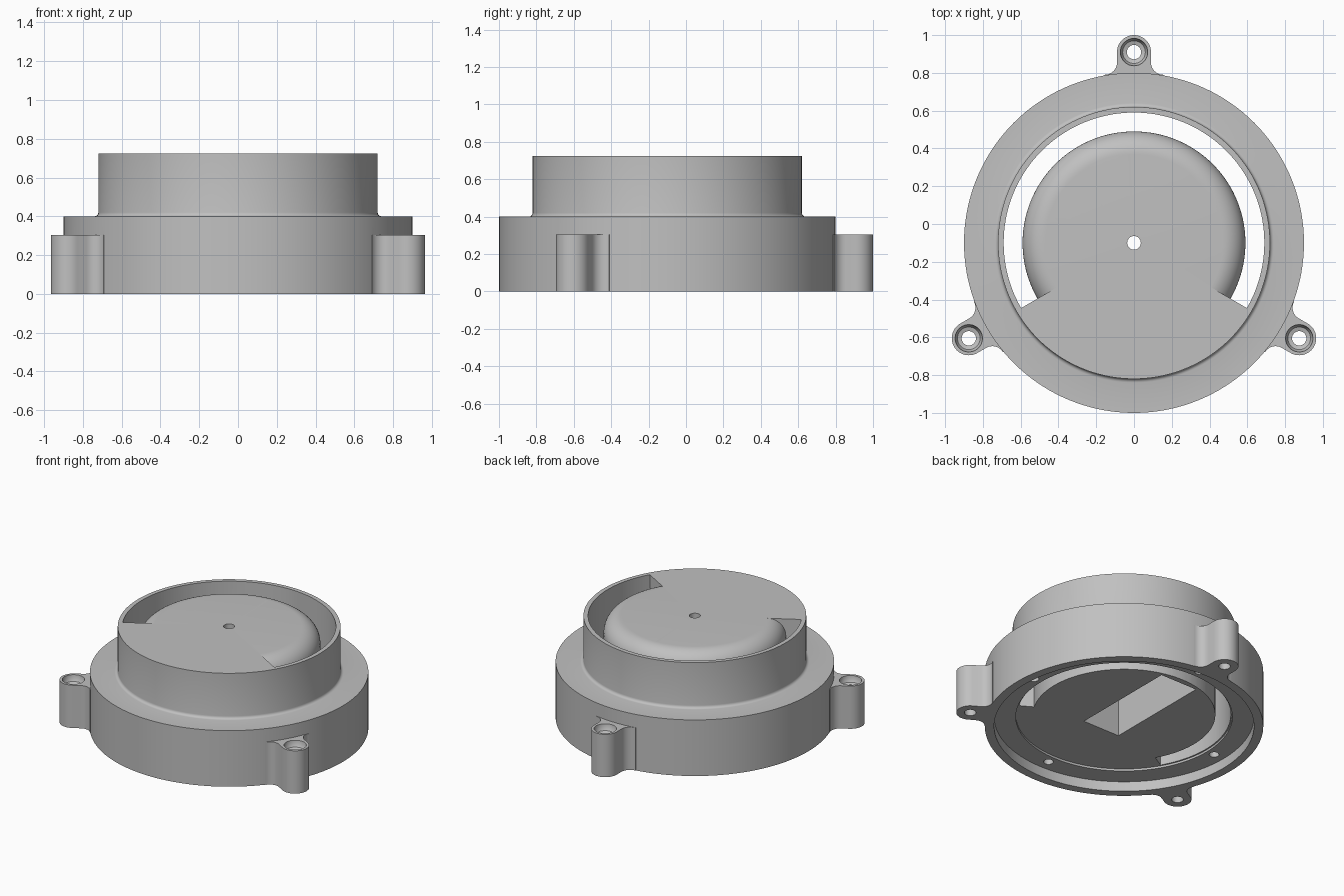
import bpy, bmesh
from math import sin, cos, pi, radians
from mathutils import Matrix, Vector

if "Cube" in bpy.data.objects:
    bpy.data.objects.remove(bpy.data.objects["Cube"])

CENTRE = Matrix.Translation((0, -0.1, 0))

grey = bpy.data.materials.new("plain grey")
grey.use_nodes = True
colour = (0.53, 0.53, 0.53, 1)
grey.diffuse_color = colour
grey.node_tree.nodes["Principled BSDF"].inputs["Base Color"].default_value = colour


def finish(bm, name, matrix=Matrix()):
    bmesh.ops.remove_doubles(bm, verts=bm.verts, dist=1e-5)
    bmesh.ops.transform(bm, matrix=CENTRE @ matrix, verts=bm.verts)
    bmesh.ops.recalc_face_normals(bm, faces=bm.faces)
    mesh = bpy.data.meshes.new(name)
    bm.to_mesh(mesh)
    bm.free()
    mesh.materials.append(grey)
    ob = bpy.data.objects.new(name, mesh)
    bpy.context.collection.objects.link(ob)
    return ob


def arc(cx, cy, r, start, end, n):
    angles = [radians(start + (end - start) * i / n) for i in range(n + 1)]
    return [(cx + r * cos(a), cy + r * sin(a)) for a in angles]


def revolve(name, profile, start=0, sweep=360, steps=144, matrix=Matrix()):
    """Turn a (radius, height) profile about z; a partial sweep gets end caps."""
    bm = bmesh.new()
    full = sweep == 360
    rings = []
    for s in range(steps if full else steps + 1):
        a = radians(start + sweep * s / steps)
        rings.append([bm.verts.new((r * cos(a), r * sin(a), z)) for r, z in profile])
    count = len(profile)
    for s in range(steps):
        p, q = rings[s], rings[(s + 1) % len(rings)]
        for i in range(count - 1 if full else count):
            j = (i + 1) % count
            bm.faces.new((p[i], p[j], q[j], q[i]))
    if not full:
        bm.faces.new(rings[0])
        bm.faces.new(rings[-1])
    return finish(bm, name, matrix)


def extrude(name, outline, z0, z1, matrix=Matrix()):
    bm = bmesh.new()
    face = bm.faces.new([bm.verts.new((x, y, z0)) for x, y in outline])
    new = bmesh.ops.extrude_face_region(bm, geom=[face], use_keep_orig=True)["geom"]
    bmesh.ops.translate(bm, vec=Vector((0, 0, z1 - z0)),
                        verts=[v for v in new if isinstance(v, bmesh.types.BMVert)])
    return finish(bm, name, matrix)


def combine(target, other, operation):
    mod = target.modifiers.new(operation, 'BOOLEAN')
    mod.operation = operation
    mod.solver = 'EXACT'
    mod.object = other
    bpy.context.view_layer.objects.active = target
    bpy.ops.object.modifier_apply(modifier=mod.name)
    bpy.data.objects.remove(other)


# Stepped round body with a shallow recess underneath and a fillet at the collar
body = revolve("housing", [(0, 0.085), (0.70, 0.085), (0.70, 0.07), (0.84, 0.07),
                           (0.84, 0), (0.9, 0), (0.9, 0.4)]
               + arc(0.74, 0.42, 0.02, 270, 180, 4) + [(0.72, 0.725), (0, 0.725)])

# Mounting lugs with flared necks, dished tops and screw holes
half = arc(0.155, 0.955, 0.065, 270, 180, 8)
outline = ([(0.155, 0.86)] + half + arc(0, 1.01, 0.09, 0, 180, 24)
           + [(-x, y) for x, y in reversed(half)] + [(-0.155, 0.86)])
for turn in (0, 120, 240):
    spin = Matrix.Rotation(radians(turn), 4, 'Z')
    combine(body, extrude("lug", outline, 0, 0.305, spin), 'UNION')
    screw = [(0, -0.1), (0.038, -0.1), (0.038, 0.255), (0.06, 0.262),
             (0.07, 0.28), (0.075, 0.33), (0, 0.33)]
    combine(body, revolve("screw_hole", screw, steps=32,
                          matrix=spin @ Matrix.Translation((0, 1.01, 0))), 'DIFFERENCE')

# Curved through slot that leaves a rounded dome inside the collar
slot = [(0.59, -0.05), (0.69, -0.05), (0.69, 0.8), (0.47, 0.8)]
slot += arc(0.47, 0.605, 0.12, 90, 0, 12)
combine(body, revolve("slot_cutter", slot, -30, 240, 96), 'DIFFERENCE')

# Rectangular pocket in the underside
pocket = [(-0.145, -0.23), (0.145, -0.23), (0.145, 0.55), (-0.145, 0.55)]
combine(body, extrude("pocket_cutter", pocket, -0.05, 0.5), 'DIFFERENCE')

# Centre hole through the top
bore = [(0, 0.4), (0.036, 0.4), (0.036, 0.8), (0, 0.8)]
combine(body, revolve("centre_hole", bore, steps=32), 'DIFFERENCE')

# Four blind holes in the recessed ring
for k in range(4):
    place = Matrix.Rotation(k * pi / 2, 4, 'Z') @ Matrix.Translation((0.76, 0, 0))
    blind = [(0, 0.02), (0.032, 0.02), (0.032, 0.25), (0, 0.25)]
    combine(body, revolve("blind_hole", blind, steps=24, matrix=place), 'DIFFERENCE')

bpy.ops.object.select_all(action='DESELECT')
body.select_set(True)
bpy.context.view_layer.objects.active = body
bpy.ops.object.shade_smooth_by_angle(angle=radians(30))
